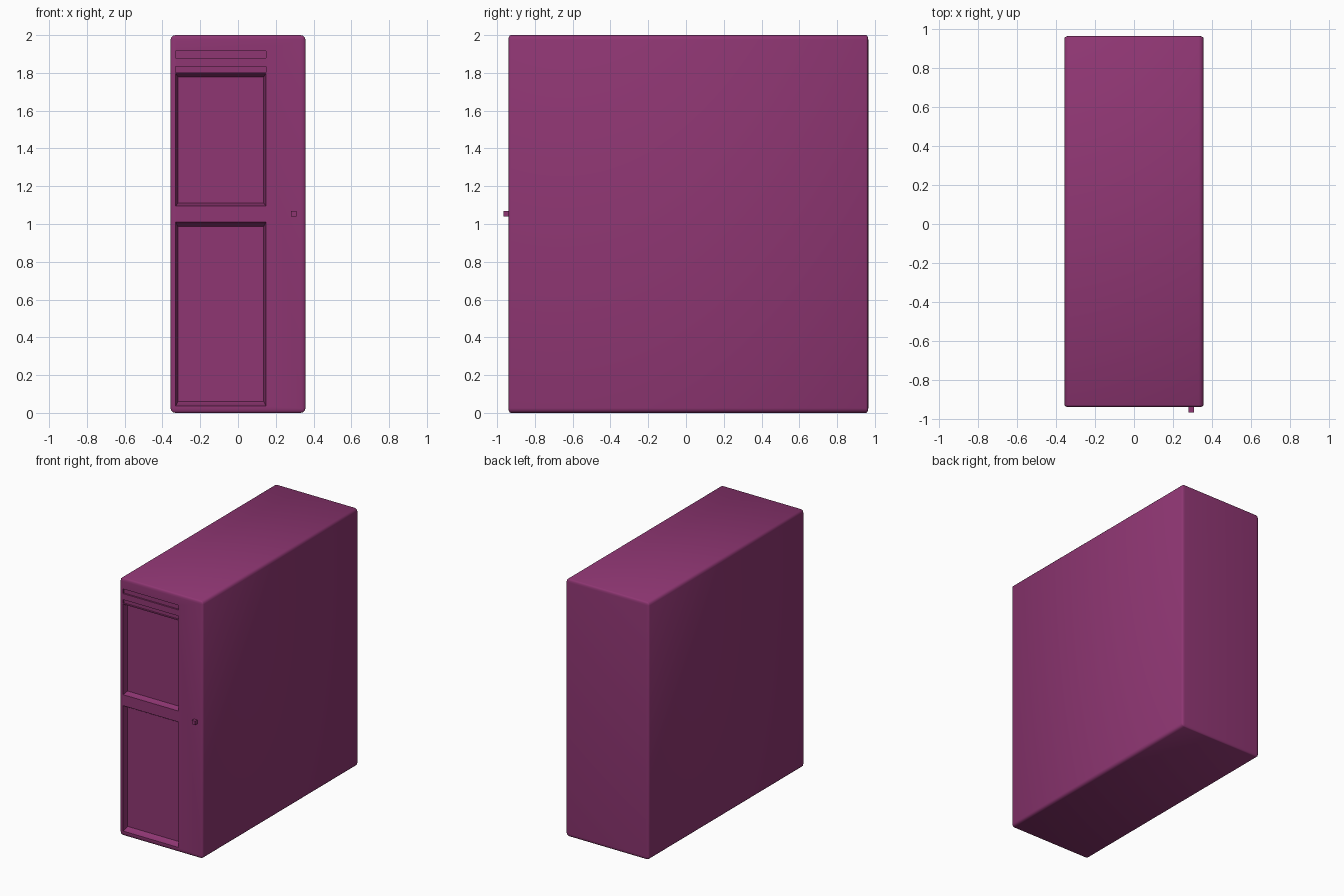
import bpy, bmesh
from mathutils import Vector

cube = bpy.data.objects.get("Cube")
if cube:
    bpy.data.objects.remove(cube, do_unlink=True)

purple = bpy.data.materials.new("plum_purple")
purple.use_nodes = True
colour = (0.275, 0.037, 0.171, 1)
purple.diffuse_color = colour
purple.node_tree.nodes["Principled BSDF"].inputs["Base Color"].default_value = colour


def make(name, bm):
    bmesh.ops.recalc_face_normals(bm, faces=bm.faces)
    mesh = bpy.data.meshes.new(name)
    bm.to_mesh(mesh)
    bm.free()
    mesh.materials.append(purple)
    obj = bpy.data.objects.new(name, mesh)
    bpy.context.collection.objects.link(obj)
    return obj


def box(lo, hi):
    bm = bmesh.new()
    bmesh.ops.create_cube(bm, size=1)
    lo, hi = Vector(lo), Vector(hi)
    for v in bm.verts:
        v.co = (lo + hi) / 2 + v.co * (hi - lo)
    return bm


# Case: rounded box, with a tighter rounding along the depth
FRONT, BACK, SQUASH = -0.94, 0.965, 0.45
bm = box((-0.357, FRONT / SQUASH, 0), (0.357, BACK / SQUASH, 2))
bmesh.ops.bevel(bm, geom=bm.edges[:], offset=0.025, segments=3,
                profile=0.5, affect='EDGES')
for v in bm.verts:
    v.co.y *= SQUASH
case = make("case", bm)


# Front recesses: left, right, bottom, top, depth, and wall slope at side, bottom, top
LEFT, RIGHT = -0.33, 0.148
recesses = {
    "upper_bay": (1.095, 1.798, 0.04, 0.012, 0.016, 0.019),
    "lower_bay": (0.036, 1.01, 0.04, 0.012, 0.024, 0.024),
    "upper_slot": (1.88, 1.916, 0.012, 0, 0, 0),
    "lower_slot": (1.803, 1.833, 0.012, 0, 0, 0),
}
for name, (bottom, top, depth, side, rise, drop) in recesses.items():
    bm = box((LEFT, FRONT, bottom), (RIGHT, FRONT + depth, top))
    middle = (bottom + top) / 2
    for v in bm.verts:
        if v.co.y > FRONT + depth / 2:
            v.co.x += side if v.co.x < 0 else -side
            v.co.z += rise if v.co.z < middle else -drop
    # extend the mouth straight out past the front face
    mouth = [f for f in bm.faces if all(v.co.y < FRONT + depth / 2 for v in f.verts)]
    new = bmesh.ops.extrude_face_region(bm, geom=mouth)["geom"]
    for v in new:
        if isinstance(v, bmesh.types.BMVert):
            v.co.y -= 0.05
    bmesh.ops.delete(bm, geom=mouth, context='FACES_ONLY')
    cutter = make(name + "_cutter", bm)
    cutter.hide_render = True
    cut = case.modifiers.new(name, 'BOOLEAN')
    cut.operation = 'DIFFERENCE'
    cut.solver = 'EXACT'
    cut.object = cutter
    bpy.context.view_layer.objects.active = case
    bpy.ops.object.modifier_apply(modifier=cut.name)
    bpy.data.objects.remove(cutter, do_unlink=True)

# Power button
make("power_button", box((0.28, -0.967, 1.04), (0.309, FRONT + 0.01, 1.07)))

# Smooth the rounded edges only
bpy.ops.object.select_all(action='DESELECT')
case.select_set(True)
bpy.context.view_layer.objects.active = case
bpy.ops.object.shade_smooth_by_angle(angle=0.6)
